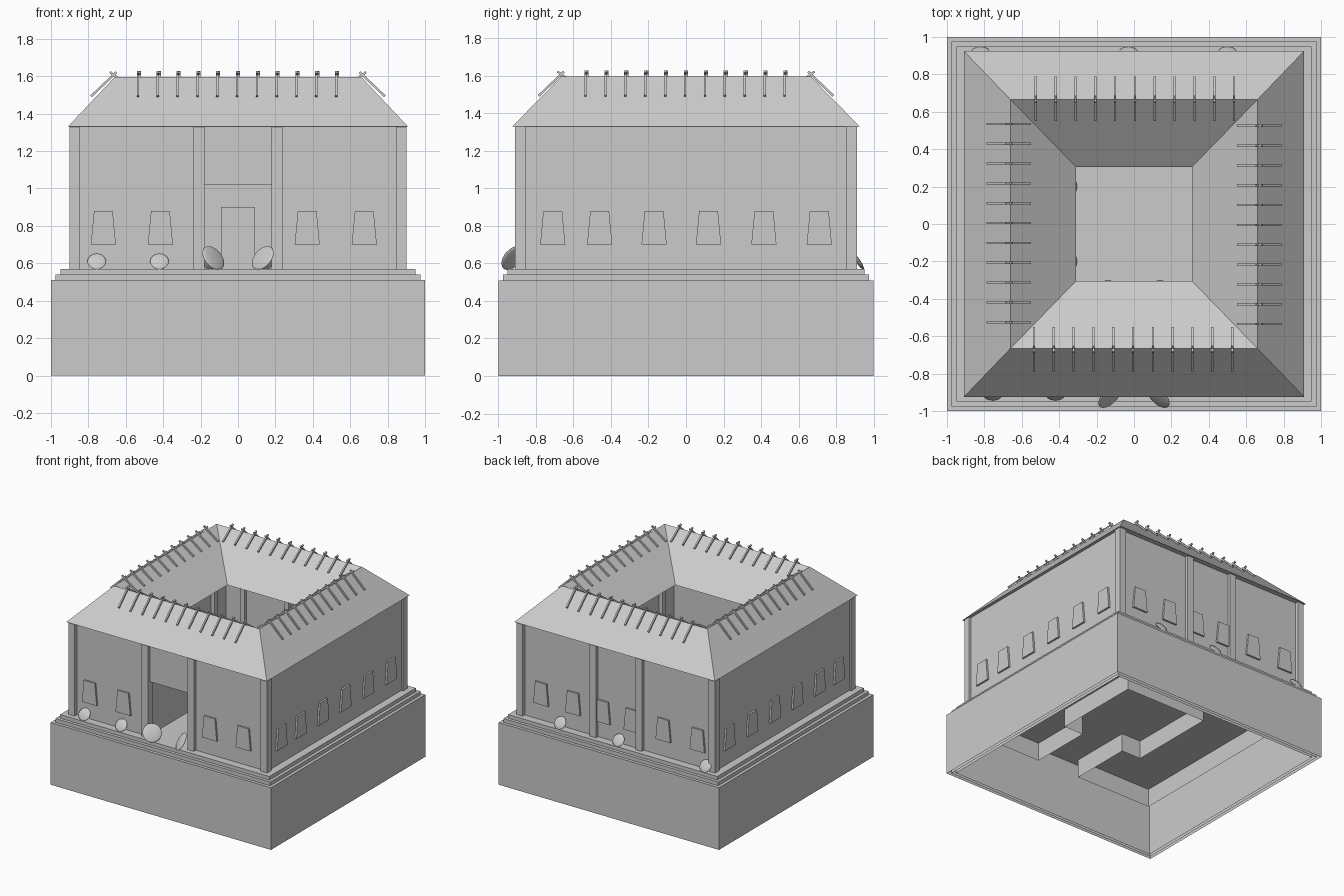
import bpy, bmesh, math
from mathutils import Vector, Matrix

if "Cube" in bpy.data.objects:
    bpy.data.objects.remove(bpy.data.objects["Cube"])


def make(name, verts, faces, fix=True):
    bm = bmesh.new()
    vs = [bm.verts.new(v) for v in verts]
    for f in faces:
        bm.faces.new([vs[i] for i in f])
    if fix:
        bmesh.ops.recalc_face_normals(bm, faces=bm.faces)
    me = bpy.data.meshes.new(name)
    bm.to_mesh(me)
    bm.free()
    ob = bpy.data.objects.new(name, me)
    bpy.context.collection.objects.link(ob)
    return ob


def prism(name, plan, z0, z1, bottom=True):
    n = len(plan)
    v = [(x, y, z0) for x, y in plan] + [(x, y, z1) for x, y in plan]
    f = [(i, (i + 1) % n, n + (i + 1) % n, n + i) for i in range(n)]
    f.append(tuple(range(n, 2 * n)))
    if bottom:
        f.append(tuple(range(n))[::-1])
    return make(name, v, f)


def box(name, x0, x1, y0, y1, z0, z1, bottom=True):
    return prism(name, [(x0, y0), (x1, y0), (x1, y1), (x0, y1)], z0, z1, bottom)


def turn(ob, quarter):
    ob.data.transform(Matrix.Rotation(quarter * math.pi / 2, 4, 'Z'))
    return ob


# Base: three nested open-bottomed steps
for i, (d, h) in enumerate([(1.0, .51), (.975, .54), (.95, .57)]):
    box(f"base_step_{i}", -d, d, -d, d, 0, h, bottom=False)

# House walls: ring around a courtyard, open at the entrance passage
o, c, p = .885, .37, .195
plan = [(p, -o), (o, -o), (o, o), (-o, o), (-o, -o), (-p, -o), (-p, -c),
        (-c, -c), (-c, c), (c, c), (c, -c), (p, -c)]
n = len(plan)
make("house_walls", [(x, y, z) for z in (.36, 1.33) for x, y in plan],
     [(i, (i + 1) % n, n + (i + 1) % n, n + i) for i in range(n)])
box("entrance_lintel", -p, p, -o, -c, 1.02, 1.33)

# Hipped roof ring around the courtyard opening
prof = [(.91, .925, 1.33), (.66, .665, 1.595), (.31, .305, 1.325)]
rv = [(sx * x, sy * y, z) for x, y, z in prof
      for sx, sy in ((-1, -1), (1, -1), (1, 1), (-1, 1))]
rf = []
for k in range(3):
    a, b = k * 4, ((k + 1) % 3) * 4
    rf += [(a + i, a + (i + 1) % 4, b + (i + 1) % 4, b + i) for i in range(4)]
make("roof", rv, rf)

# Corner posts and facade posts
for x in (-.873, -.208, .208, .873):
    for y in (-.882, .882):
        box("wall_post", x - .029, x + .029, y - .029, y + .029, .57, 1.33)

# Courtyard posts
for q in range(4):
    for x in (-.2, .2):
        if q:
            turn(box("courtyard_post", x - .02, x + .02, -.37, -.34, .57, 1.34), q)

# Courtyard back door
box("courtyard_door", -.09, .09, .36, .375, .57, .9)


# Trapezoid windows, quarter 0 = front, 1 = right, 2 = back, 3 = left
def window(u, quarter):
    y0, y1 = -.90, -.87
    v = [(u + s * w, y, z) for y in (y0, y1)
         for s, w, z in ((-1, .067, .70), (1, .067, .70), (1, .05, .88), (-1, .05, .88))]
    f = [(0, 1, 2, 3), (7, 6, 5, 4)]
    f += [(i, i + 4, (i + 1) % 4 + 4, (i + 1) % 4) for i in range(4)]
    turn(make("window", v, f), quarter)


side = [-.71, -.46, -.17, .12, .415, .71]
for u in (-.72, -.415, .37, .675):
    window(u, 0)
for u in side:
    window(u, 1)
    window(-u, 3)
for u in (-.69, -.40, -.13, .13, .42, .73):
    window(u, 2)


# Crossed poles over the ridges
def pole(name, a, b, r=.006):
    a, b = Vector(a), Vector(b)
    d = (b - a).normalized()
    s = Vector((1, 0, 0)) * r
    t = d.cross(s).normalized() * r
    ring = (s + t, t - s, -s - t, s - t)
    v = [tuple(e + w) for e in (a, b) for w in ring]
    f = [(0, 1, 2, 3), (7, 6, 5, 4)]
    f += [(i, i + 4, (i + 1) % 4 + 4, (i + 1) % 4) for i in range(4)]
    return make(name, v, f)


for q in range(4):
    for k in range(11):
        x = -.535 + k * .106
        turn(pole("roof_pole_outer", (x, -.785, 1.493), (x, -.65, 1.622)), q)
        turn(pole("roof_pole_inner", (x, -.555, 1.528), (x, -.685, 1.622)), q)


# Round discs leaning on the walls
def disc(name, loc, normal, r):
    bpy.ops.mesh.primitive_uv_sphere_add(segments=24, ring_count=12, radius=1)
    ob = bpy.context.object
    ob.name = name
    rot = Vector(normal).to_track_quat('Z', 'Y').to_matrix().to_4x4()
    ob.data.transform(Matrix.Translation(loc) @ rot @ Matrix.Diagonal((r, r, .012, 1)))
    bpy.ops.object.shade_smooth_by_angle()


for x in (-.755, -.42):
    disc("front_disc", (x, -.913, .61), (0, -.8, .55), .05)
for x in (-.82, -.03, .5):
    disc("back_disc", (x, .918, .61), (0, .8, .55), .05)
for s in (-1, 1):
    disc("entrance_disc", (s * .132, -.925, .628), (-s * .6, -.6, .5), .073)
    disc("courtyard_front_disc", (s * .14, -.33, .61), (0, .8, .5), .05)
    disc("courtyard_side_disc", (-.335, s * .2, .61), (.8, 0, .55), .05)
    disc("courtyard_back_disc", (s * .185, .335, .61), (0, -.8, .55), .05)
